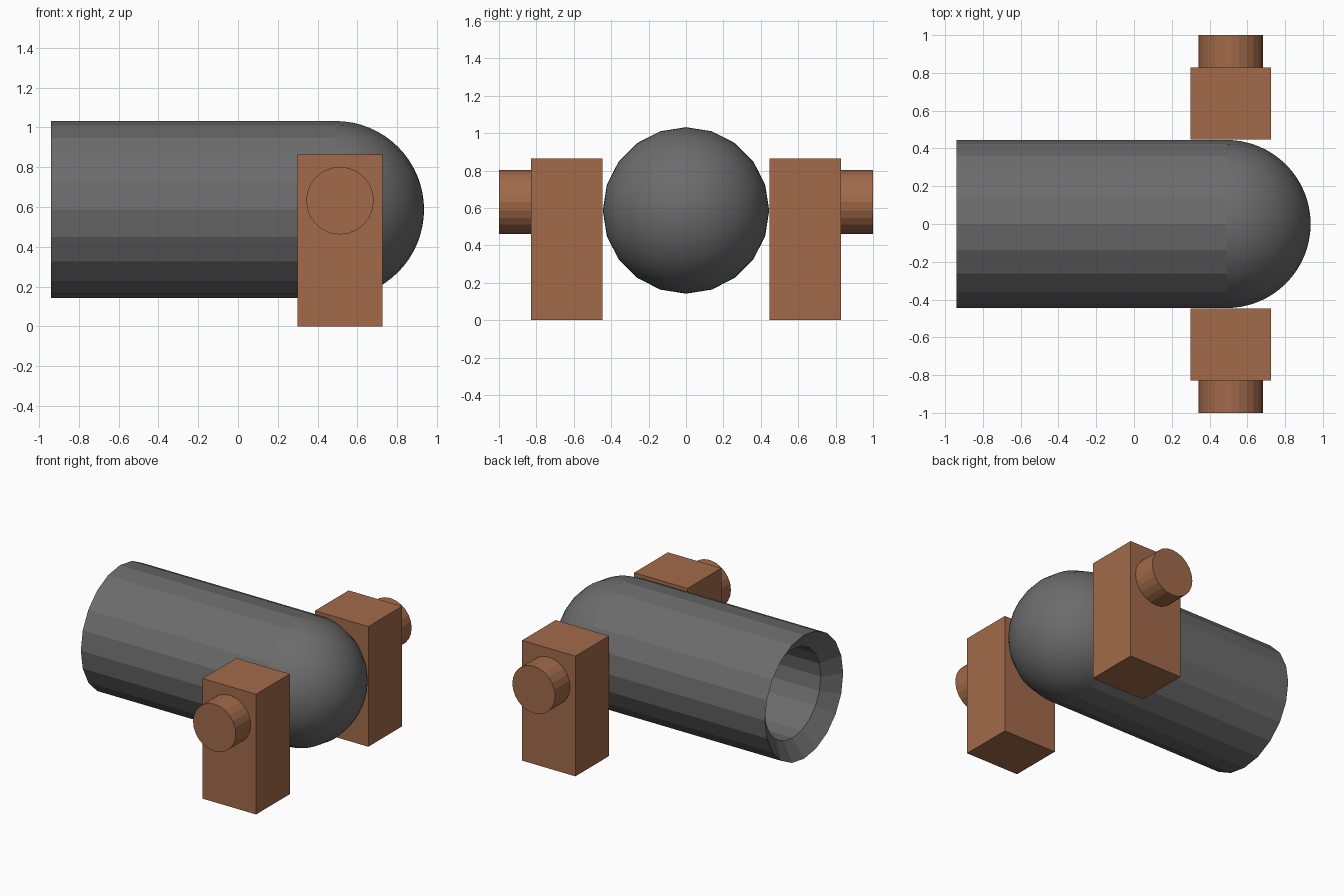
import bpy, bmesh, math
from mathutils import Matrix

if "Cube" in bpy.data.objects:
    bpy.data.objects.remove(bpy.data.objects["Cube"])


def material(name, rgb):
    m = bpy.data.materials.new(name)
    m.diffuse_color = (*rgb, 1)
    m.use_nodes = True
    m.node_tree.nodes["Principled BSDF"].inputs["Base Color"].default_value = m.diffuse_color
    return m


IRON = material("dark_iron", (0.15, 0.15, 0.15))
WOOD = material("brown_wood", (0.36, 0.145, 0.068))
AXIS_Z, R = 0.587, 0.445


def finish(bm, name, mat, smooth=False):
    bmesh.ops.recalc_face_normals(bm, faces=bm.faces)
    for f in bm.faces:
        f.smooth = smooth
    me = bpy.data.meshes.new(name)
    bm.to_mesh(me)
    bm.free()
    me.materials.append(mat)
    ob = bpy.data.objects.new(name, me)
    bpy.context.collection.objects.link(ob)
    return ob


def revolve(name, profile, mat, sides=20, smooth=False):
    """Turn a profile of (x, radius) points around the barrel axis."""
    bm = bmesh.new()
    vs = [bm.verts.new((x, 0, r)) for x, r in profile]
    es = [bm.edges.new(p) for p in zip(vs, vs[1:])]
    bmesh.ops.spin(bm, geom=vs + es, cent=(0, 0, 0), axis=(1, 0, 0),
                   angle=2 * math.pi, steps=sides)
    bmesh.ops.remove_doubles(bm, verts=bm.verts, dist=1e-4)
    bmesh.ops.translate(bm, verts=bm.verts, vec=(0, 0, AXIS_Z))
    return finish(bm, name, mat, smooth)


# Barrel tube with a bevelled mouth and a deep bore
revolve("barrel", [(0.49, R), (-0.94, R), (-0.85, 0.32), (0.45, 0.32), (0.45, 0)], IRON)

# Rounded breech closing the other end
dome = [(0.49 + R * math.sin(a), R * math.cos(a))
        for a in (math.pi / 2 * i / 16 for i in range(17))]
revolve("breech_dome", dome, IRON, smooth=True)

# Support block and pivot pin on each side
for side, s in (("front", -1), ("back", 1)):
    bm = bmesh.new()
    bmesh.ops.create_cube(bm, size=1, matrix=Matrix.Translation((0.5125, s * 0.638, 0.4325))
                          @ Matrix.Diagonal((0.425, 0.383, 0.865, 1)))
    finish(bm, side + "_support", WOOD)
    bm = bmesh.new()
    bmesh.ops.create_cone(bm, cap_ends=True, segments=24, radius1=0.17, radius2=0.17, depth=0.18,
                          matrix=Matrix.Translation((0.5125, s * 0.91, 0.632))
                          @ Matrix.Rotation(math.pi / 2, 4, 'X'))
    finish(bm, side + "_pivot_pin", WOOD)
